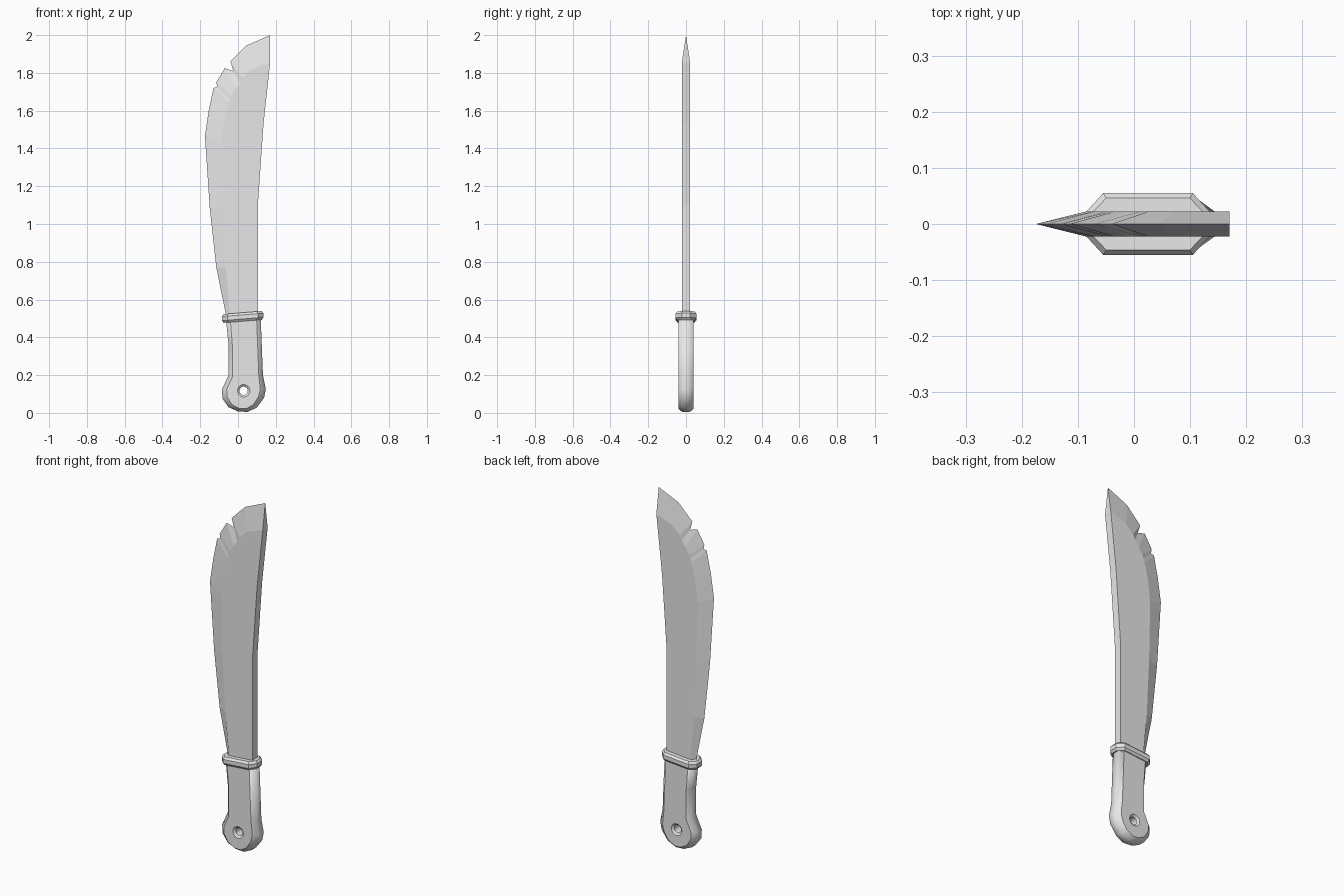
import bpy, bmesh, math

if "Cube" in bpy.data.objects:
    bpy.data.objects.remove(bpy.data.objects["Cube"], do_unlink=True)

GREY = (0.8, 0.8, 0.8, 1.0)
steel = bpy.data.materials.new("light_grey")
steel.use_nodes = True
steel.diffuse_color = GREY
steel.node_tree.nodes["Principled BSDF"].inputs["Base Color"].default_value = GREY


def ring(bm, points, y):
    """Row of vertices in the x-z plane at depth y."""
    return [bm.verts.new((x, y, z)) for x, z in points]


def bridge(bm, a, b, closed=True):
    n = len(a)
    faces = []
    for i in range(n if closed else n - 1):
        j = (i + 1) % n
        faces.append(bm.faces.new((a[i], a[j], b[j], b[i])))
    return faces


def loop_edges(bm, verts):
    edges = []
    for i, v in enumerate(verts):
        w = verts[(i + 1) % len(verts)]
        edges.append(bm.edges.get((v, w)) or bm.edges.new((v, w)))
    return edges


def finish(bm, name):
    bmesh.ops.recalc_face_normals(bm, faces=bm.faces[:])
    mesh = bpy.data.meshes.new(name)
    bm.to_mesh(mesh)
    bm.free()
    mesh.materials.append(steel)
    obj = bpy.data.objects.new(name, mesh)
    bpy.context.collection.objects.link(obj)
    return obj


# Blade: thin chipped cutting edge, ground bevel on both sides, flat spine
edge = [(-.06, .5), (-.115, .77), (-.15, 1.09), (-.175, 1.465), (-.155, 1.6),
        (-.13, 1.72), (-.11, 1.725), (-.115, 1.75), (-.07, 1.825),
        (-.025, 1.81), (-.04, 1.86), (.045, 1.945), (.17, 2)]
inner = [(-.04, .5), (-.065, .77), (-.08, 1.09), (-.087, 1.42), (-.073, 1.55),
         (-.05, 1.64), (-.043, 1.66), (-.035, 1.68), (-.012, 1.717),
         (.01, 1.75), (.025, 1.775), (.07, 1.82), (.17, 1.855)]
spine = [(.135, 1.53), (.105, 1.1), (.105, .5)]
T = 0.022
bm = bmesh.new()
cut = ring(bm, edge, 0)
sides = []
for y in (-T, T):
    flat = ring(bm, inner + spine, y)
    bridge(bm, cut, flat[:len(inner)], closed=False)
    bm.faces.new(flat)
    sides.append(flat)
front, back = sides
k = len(inner) - 1
bridge(bm, front[k:], back[k:], closed=False)
bm.faces.new((cut[-1], front[k], back[k]))
bm.faces.new((cut[0], front[0], front[-1], back[-1], back[0]))
finish(bm, "blade")

# Handle: flat scales, rounded rim, drilled pommel
rim = [(-.065, .51), (-.05, .36), (-.05, .2), (-.085, .125), (-.082, .075),
       (-.05, .03), (0, .008), (.05, .005), (.1, .028), (.138, .08),
       (.147, .125), (.132, .2), (.12, .51)]
face = [(-.042, .51), (-.03, .36), (-.03, .19), (-.06, .125), (-.058, .085),
        (-.033, .045), (.005, .024), (.042, .022), (.08, .042), (.108, .085),
        (.118, .125), (.11, .2), (.098, .51)]


def circle(radius, sides=14):
    return [(.03 + radius * math.cos(math.tau * i / sides),
             .117 + radius * math.sin(math.tau * i / sides)) for i in range(sides)]


bm = bmesh.new()
outer = [ring(bm, p, y) for p, y in ((face, -.041), (rim, -.02), (rim, .02), (face, .041))]
hole = [ring(bm, circle(r), y) for r, y in ((.033, -.041), (.022, -.032), (.022, .032), (.033, .041))]
for rings in (outer, hole):
    for a, b in zip(rings, rings[1:]):
        for f in bridge(bm, a, b):
            f.smooth = True
for i in (0, 3):
    edges = loop_edges(bm, outer[i]) + loop_edges(bm, hole[i])
    bmesh.ops.triangle_fill(bm, edges=edges, use_beauty=True, normal=(0, -1 if i == 0 else 1, 0))
    for e in edges:
        e.smooth = False
for rings in hole[1:3]:
    for e in loop_edges(bm, rings):
        e.smooth = False
finish(bm, "handle")

# Guard: tilted eight-sided collar with chamfered rims
def collar(inset):
    a, b, c, d = .11 - inset, .08 - inset * .6, .055 - inset, .022 - inset * .4
    return [(-a, -d), (-b, -c), (b, -c), (a, -d), (a, d), (b, c), (-b, c), (-a, d)]


bm = bmesh.new()
levels = []
for z, inset in ((-.023, .009), (-.011, 0), (.011, 0), (.023, .009)):
    levels.append([bm.verts.new((.025 + x, y, .508 + z + .08 * x)) for x, y in collar(inset)])
for a, b in zip(levels, levels[1:]):
    bridge(bm, a, b)
bm.faces.new(levels[0])
bm.faces.new(levels[-1])
finish(bm, "guard")
